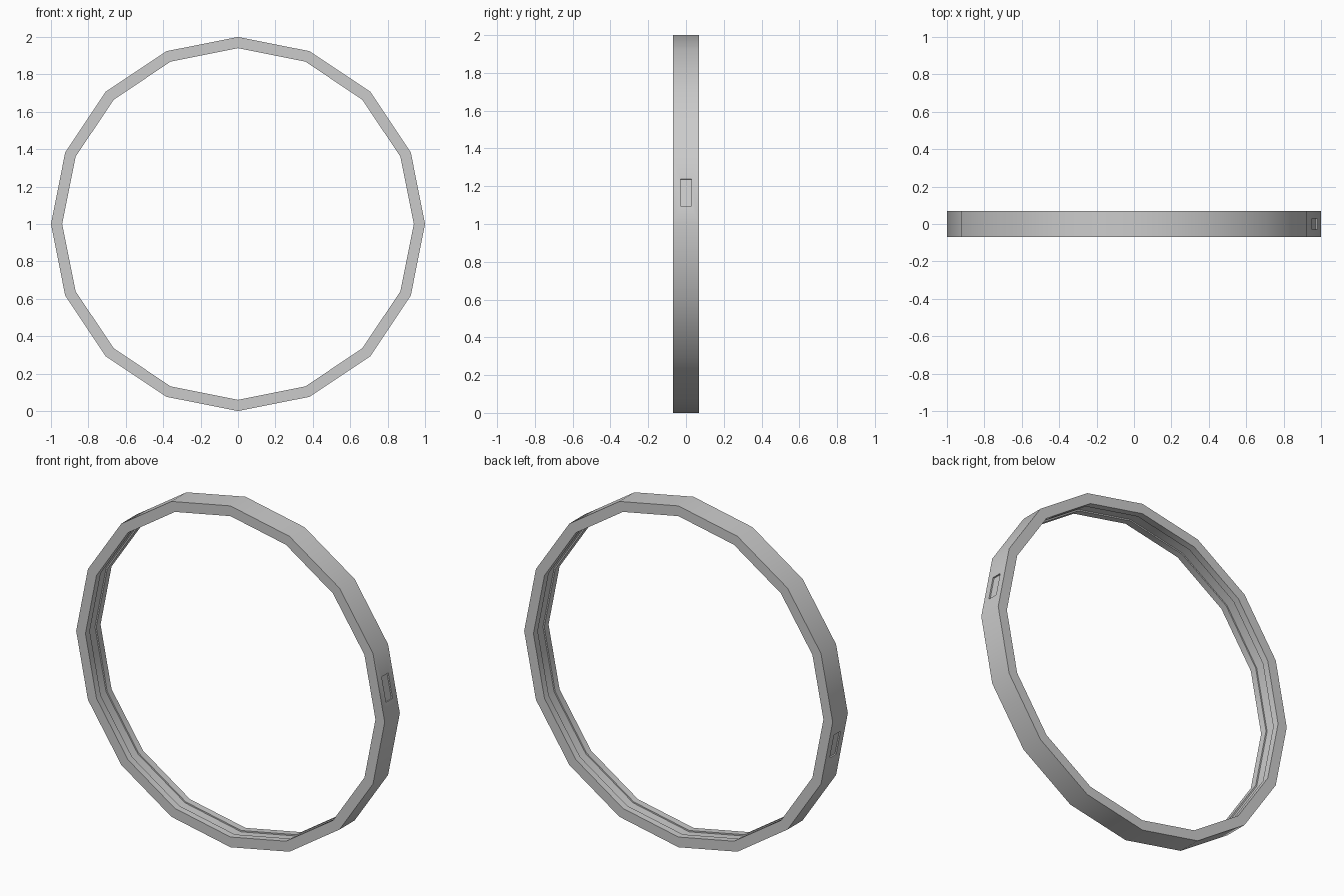
import bpy, bmesh, math
from mathutils import Matrix, Vector

if "Cube" in bpy.data.objects:
    bpy.data.objects.remove(bpy.data.objects["Cube"])

SIDES = 16
R_OUT, R_IN, HALF = 1.0, 0.94, 0.07
GROOVE, DEPTH = 0.03, 0.008

# Closed cross-section (radius, y) with a shallow channel on the inner wall
profile = [(R_OUT, -HALF), (R_OUT, HALF), (R_IN, HALF), (R_IN, GROOVE),
           (R_IN + DEPTH, GROOVE), (R_IN + DEPTH, -GROOVE),
           (R_IN, -GROOVE), (R_IN, -HALF)]

# Ring: sweep the section around the y axis
bm = bmesh.new()
rings = []
for i in range(SIDES):
    a = 2 * math.pi * i / SIDES
    rings.append([bm.verts.new((r * math.cos(a), y, 1 + r * math.sin(a)))
                  for r, y in profile])
n = len(profile)
for i in range(SIDES):
    p, q = rings[i], rings[(i + 1) % SIDES]
    for j in range(n):
        k = (j + 1) % n
        bm.faces.new((p[j], p[k], q[k], q[j]))
bmesh.ops.recalc_face_normals(bm, faces=bm.faces)
mesh = bpy.data.meshes.new("ring")
bm.to_mesh(mesh)
bm.free()
ring = bpy.data.objects.new("ring", mesh)
bpy.context.collection.objects.link(ring)
bpy.context.view_layer.objects.active = ring
ring.select_set(True)

# Two small recessed slots on opposite outer facets
half_step = math.pi / SIDES
for name, turn in (("right_slot", 0), ("left_slot", math.pi)):
    bm = bmesh.new()
    bmesh.ops.create_cube(bm, size=1)
    place = (Matrix.Translation((0, 0, 1))
             @ Matrix.Rotation(-half_step - turn, 4, 'Y')
             @ Matrix.Translation((math.cos(half_step), 0, -0.025))
             @ Matrix.Diagonal((0.016, 0.06, 0.145, 1)))
    bm.transform(place)
    cm = bpy.data.meshes.new(name)
    bm.to_mesh(cm)
    bm.free()
    cutter = bpy.data.objects.new(name, cm)
    bpy.context.collection.objects.link(cutter)
    cutter.hide_render = True
    mod = ring.modifiers.new(name, 'BOOLEAN')
    mod.operation = 'DIFFERENCE'
    mod.solver = 'EXACT'
    mod.object = cutter
    bpy.ops.object.modifier_apply(modifier=name)
    bpy.data.objects.remove(cutter)

bpy.ops.object.shade_smooth_by_angle(angle=math.radians(30))
